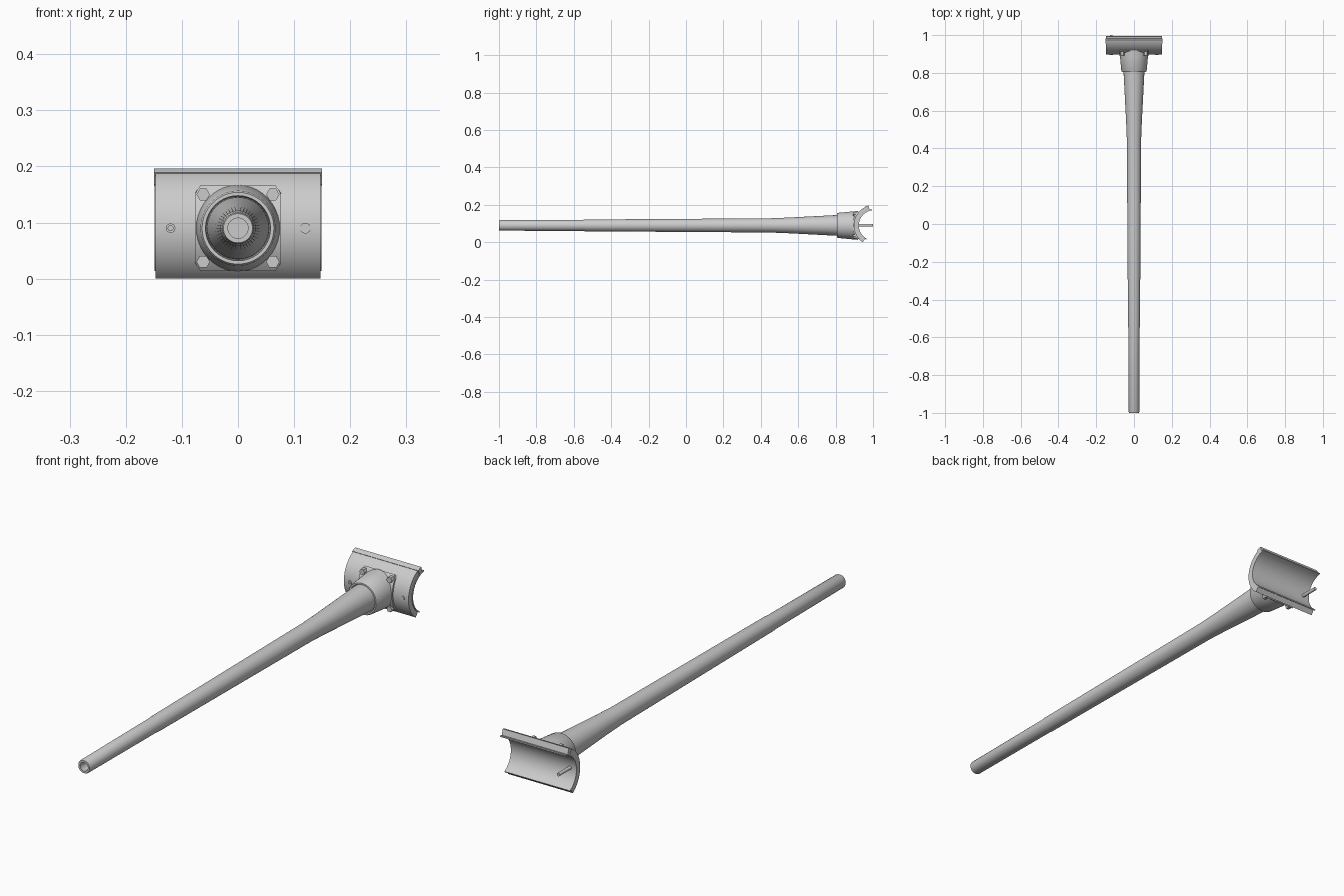
import bpy, bmesh, math
from mathutils import Matrix, Vector

if "Cube" in bpy.data.objects:
    bpy.data.objects.remove(bpy.data.objects["Cube"])

AXIS_Z = 0.09     # height of the barrel axis
ARC_Y = 1.006     # centre of the curved shield

grey = bpy.data.materials.new("light_grey")
grey.diffuse_color = (0.6, 0.6, 0.6, 1)
grey.use_nodes = True
grey.node_tree.nodes["Principled BSDF"].inputs["Base Color"].default_value = grey.diffuse_color


def finish(name, bm, smooth=True):
    bmesh.ops.recalc_face_normals(bm, faces=bm.faces)
    me = bpy.data.meshes.new(name)
    bm.to_mesh(me)
    bm.free()
    me.materials.append(grey)
    ob = bpy.data.objects.new(name, me)
    bpy.context.collection.objects.link(ob)
    if smooth:
        bpy.ops.object.select_all(action='DESELECT')
        ob.select_set(True)
        bpy.context.view_layer.objects.active = ob
        bpy.ops.object.shade_smooth_by_angle(angle=math.radians(30))
    return ob


def lathe(name, profile, x=0, z=AXIS_Z, sides=32):
    """Revolve (y, radius) points around an axis parallel to y."""
    bm = bmesh.new()
    rings = []
    for y, r in profile:
        rings.append([bm.verts.new((x + r * math.cos(2 * math.pi * i / sides), y,
                                    z + r * math.sin(2 * math.pi * i / sides)))
                      for i in range(sides)])
    for a, b in zip(rings, rings[1:]):
        for i in range(sides):
            j = (i + 1) % sides
            bm.faces.new((a[i], a[j], b[j], b[i]))
    bm.faces.new(rings[0])
    bm.faces.new(rings[-1])
    return finish(name, bm)


def arc_shell(name, r_in, r_out, start, end, half, steps=28):
    """Curved plate bent around the x direction, angles in degrees."""
    bm = bmesh.new()
    rows = []
    for i in range(steps + 1):
        a = math.radians(start + (end - start) * i / steps)
        rows.append([bm.verts.new((x, ARC_Y + r * math.cos(a), AXIS_Z + r * math.sin(a)))
                     for x, r in ((-half, r_in), (half, r_in), (half, r_out), (-half, r_out))])
    for a, b in zip(rows, rows[1:]):
        for i in range(4):
            j = (i + 1) % 4
            bm.faces.new((a[i], a[j], b[j], b[i]))
    bm.faces.new(rows[0])
    bm.faces.new(rows[-1])
    return finish(name, bm)


# Long tapered barrel with a blind bore in the muzzle
lathe("barrel", [(-0.96, 0.018), (-1.0, 0.018), (-1.0, 0.026), (-0.996, 0.028),
                 (-0.55, 0.030), (-0.54, 0.0315), (0.0, 0.035), (0.45, 0.038),
                 (0.55, 0.042), (0.80, 0.055), (0.85, 0.056)], sides=40)

# Conical collar at the barrel root
lathe("collar", [(0.83, 0.056), (0.806, 0.058), (0.806, 0.064), (0.811, 0.067),
                 (0.885, 0.074), (0.92, 0.077)], sides=40)

# Curved shield, thin liner, top lip and mounting flange
arc_shell("shield", 0.085, 0.109, 107, 235.6, 0.147)
arc_shell("shield_liner", 0.082, 0.087, 98, 241, 0.149)
arc_shell("top_lip", 0.084, 0.111, 106, 117, 0.15, 4)

# Flange with clipped corners, wrapped on the shield
flange = arc_shell("flange", 0.105, 0.116, 139, 221, 0.077, 16)
for v in flange.data.vertices:
    over = abs(v.co.z - AXIS_Z) - 0.062
    if over > 0:
        v.co.x -= math.copysign(over * 0.7, v.co.x)

# Hexagonal flange bolts
for sx in (-1, 1):
    for sz in (-1, 1):
        lathe("flange_bolt", [(0.893, 0.0105), (0.893, 0.012), (0.92, 0.012)],
              x=sx * 0.062, z=AXIS_Z + sz * 0.060, sides=6)

# Sight tube through one side, and a flat plug on the other
lathe("sight_tube", [(0.905, 0.0045), (0.894, 0.0045), (0.894, 0.0085), (0.900, 0.0085),
                     (0.901, 0.007), (1.0, 0.007)], x=-0.12, sides=16)
lathe("sight_plug", [(0.8945, 0.0095), (0.91, 0.0095)], x=0.12, sides=16)
